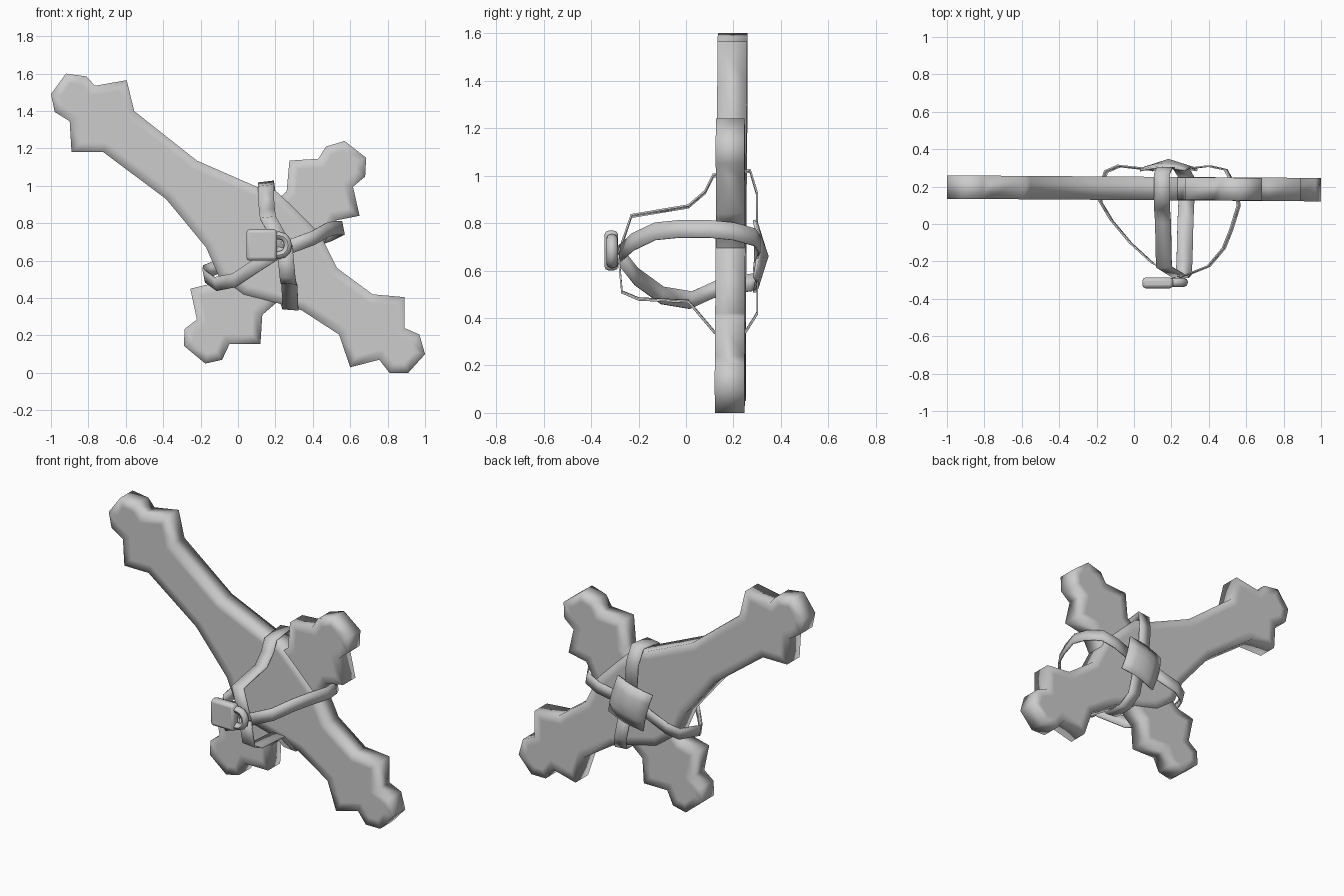
import bpy, bmesh, math
from mathutils import Vector

if "Cube" in bpy.data.objects:
    bpy.data.objects.remove(bpy.data.objects["Cube"])


def finish(name, bm, angle=None):
    bmesh.ops.recalc_face_normals(bm, faces=bm.faces[:])
    me = bpy.data.meshes.new(name)
    bm.to_mesh(me)
    bm.free()
    ob = bpy.data.objects.new(name, me)
    bpy.context.collection.objects.link(ob)
    bpy.ops.object.select_all(action='DESELECT')
    ob.select_set(True)
    bpy.context.view_layer.objects.active = ob
    if angle:
        bpy.ops.object.shade_smooth_by_angle(angle=math.radians(angle))
    else:
        bpy.ops.object.shade_smooth()
    return ob


def bone(name, outline, dy=0.0):
    """Flat slab cut from an outline in x,z, very slightly turned about z."""
    bm = bmesh.new()
    face = bm.faces.new([bm.verts.new((x, 0.128 - 0.007 * x + dy, z)) for x, z in outline])
    ext = bmesh.ops.extrude_face_region(bm, geom=[face], use_keep_orig=True)
    back = [v for v in ext['geom'] if isinstance(v, bmesh.types.BMVert)]
    for v in back:
        v.co.y += 0.125 - 2 * dy
    bmesh.ops.recalc_face_normals(bm, faces=bm.faces[:])
    caps = [f for f in bm.faces if abs(f.normal.y) > 0.9]
    bmesh.ops.inset_region(bm, faces=caps, thickness=0.05, use_even_offset=True)
    return finish(name, bm)


def strap(name, path, across, width=0.085):
    """Thin ribbon along a path; across is the width direction."""
    bm = bmesh.new()
    a = Vector(across).normalized() * width / 2
    rows = [(bm.verts.new(Vector(p) - a), bm.verts.new(Vector(p) + a)) for p in path]
    for (p, q), (r, s) in zip(rows, rows[1:]):
        bm.faces.new((p, q, s, r))
    ob = finish(name, bm, 30)
    mod = ob.modifiers.new("thickness", 'SOLIDIFY')
    mod.thickness = 0.008
    mod.offset = 0
    return ob


# Two crossed bones
bone("long_bone", [
    (-1.0, 1.49), (-.92, 1.6), (-.81, 1.585), (-.765, 1.535), (-.595, 1.565),
    (-.555, 1.40), (-.22, 1.135), (.10, .995), (.20, .975), (.30, .88), (.44, .74),
    (.53, .56), (.72, .42), (.89, .405), (.89, .24), (.97, .205), (1.0, .10),
    (.91, 0), (.81, 0), (.755, .07), (.60, .03), (.54, .205), (.34, .335),
    (.205, .375), (.03, .42), (-.105, .52), (-.17, .67), (-.385, .93), (-.72, 1.18),
    (-.89, 1.18), (-.90, 1.345), (-.98, 1.395)])
bone("short_bone", [
    (.26, .97), (.275, 1.135), (.43, 1.145), (.47, 1.21), (.57, 1.24), (.685, 1.15),
    (.68, 1.05), (.615, .995), (.65, .84), (.525, .815), (.465, .70), (.34, .52),
    (.205, .375), (.13, .31), (.12, .155), (-.045, .155), (-.085, .07), (-.175, .05),
    (-.29, .145), (-.285, .235), (-.22, .285), (-.255, .45), (-.13, .48),
    (0, .62), (.18, .90)], dy=0.002)

# Four straps running from the back plate, round the bones, to the lock
strap("upper_strap", [
    (.18, .30, .70), (.165, .30, .92), (.15, .27, 1.02), (.15, .115, 1.0),
    (.15, .08, .93), (.155, .01, .87), (.16, -.23, .83), (.25, -.285, .67)], (1, 0, .12))
strap("lower_strap", [
    (.21, .30, .62), (.25, .30, .42), (.28, .25, .34), (.28, .12, .34),
    (.275, .01, .47), (.27, -.20, .48), (.265, -.27, .51), (.25, -.285, .67)], (1, 0, -.08))
strap("right_strap", [
    (.24, .29, .67), (.40, .31, .71), (.49, .29, .74), (.54, .20, .765),
    (.56, .10, .775), (.52, -.03, .775), (.48, -.13, .765), (.40, -.225, .72),
    (.25, -.285, .665)], (-.2, 0, 1), .075)
strap("left_strap", [
    (.10, .29, .64), (-.08, .31, .58), (-.15, .28, .55), (-.175, .20, .54),
    (-.18, .12, .52), (-.12, .02, .475), (-.02, -.10, .495), (.10, -.21, .575),
    (.25, -.285, .67)], (-.2, .1, 1), .075)

# Shallow domed plate joining the straps at the back
bm = bmesh.new()
bmesh.ops.create_grid(bm, x_segments=4, y_segments=4, size=0.125)
c, s = math.cos(math.radians(15)), math.sin(math.radians(15))
for v in bm.verts:
    u, w = v.co.x, v.co.y
    v.co = (.185 + u * c - w * s, .342 - .055 * math.hypot(u, w) / .177, .66 + u * s + w * c)
plate = finish("back_plate", bm, 30)
m = plate.modifiers.new("thickness", 'SOLIDIFY')
m.thickness, m.offset = 0.012, 0

# Padlock body
bm = bmesh.new()
bmesh.ops.create_cube(bm, size=1)
for v in bm.verts:
    v.co = (.127 + v.co.x * .165, -.315 + v.co.y * .058, .684 + v.co.z * .168)
body = finish("lock_body", bm, 50)
m = body.modifiers.new("rounding", 'BEVEL')
m.width, m.segments = 0.018, 2

# Padlock shackle swept along a half loop
arc = [(.20, -.052)] + [(.222 + .046 * math.cos(t), .052 * math.sin(t))
       for t in [math.radians(-90 + 30 * i) for i in range(7)]] + [(.20, .052)]
bm = bmesh.new()
rings = []
for i, (x, z) in enumerate(arc):
    p, q = arc[max(i - 1, 0)], arc[min(i + 1, len(arc) - 1)]
    t = Vector((q[0] - p[0], q[1] - p[1])).normalized()
    ring = []
    for k in range(8):
        a = math.tau * k / 8
        r = 0.021 * math.cos(a)
        ring.append(bm.verts.new((x + t.y * r, -.312 + .024 * math.sin(a), .682 + z - t.x * r)))
    rings.append(ring)
for A, B in zip(rings, rings[1:]):
    for k in range(8):
        bm.faces.new((A[k], A[(k + 1) % 8], B[(k + 1) % 8], B[k]))
bm.faces.new(rings[0])
bm.faces.new(rings[-1])
finish("lock_shackle", bm, 50)
